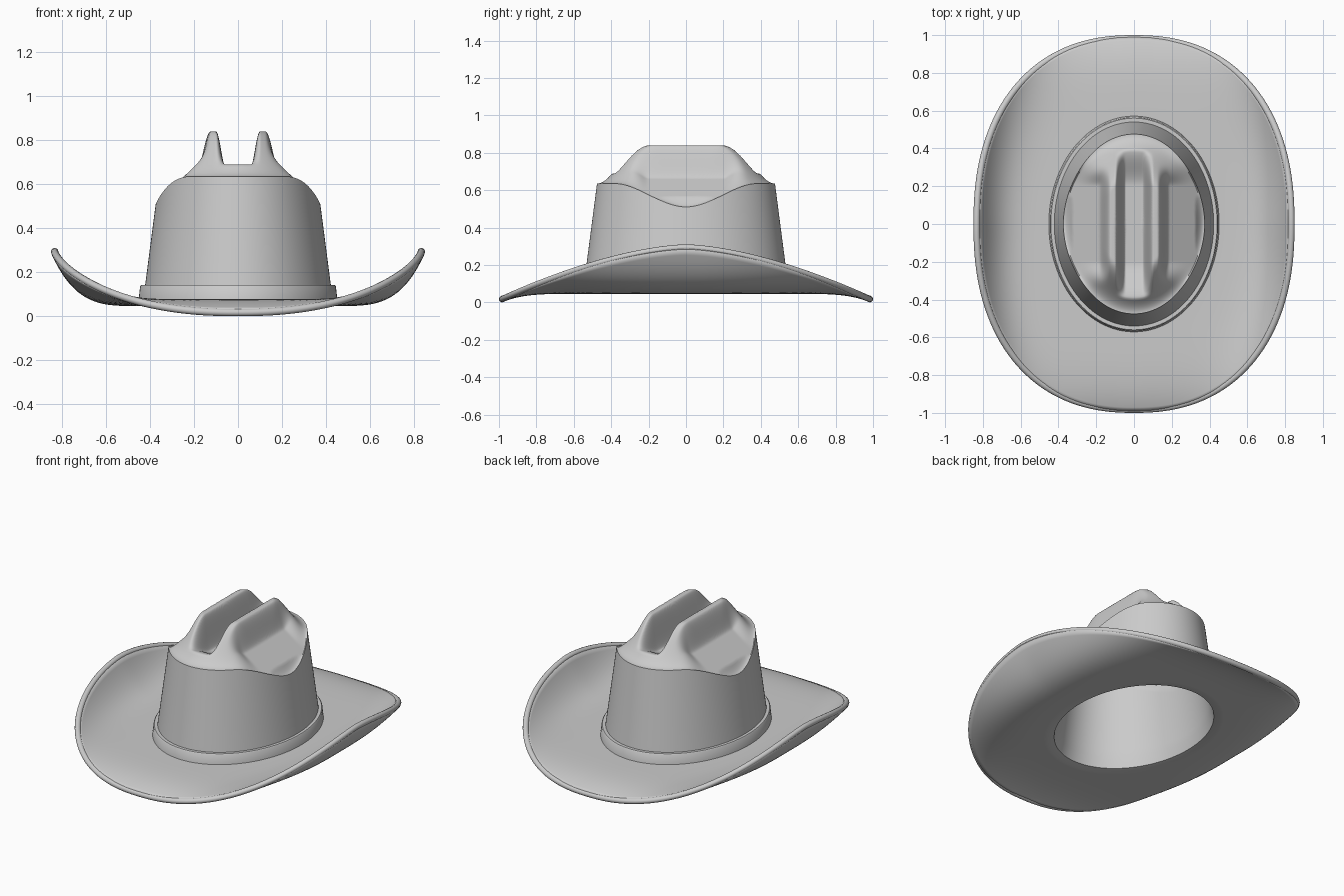
import bpy, math

if "Cube" in bpy.data.objects:
    bpy.data.objects.remove(bpy.data.objects["Cube"])

N = 256            # segments around the hat
BASE_Z = 0.078     # brim top where it meets the crown
ANGLES = [2 * math.pi * i / N for i in range(N)]


def smoothstep(lo, hi, v):
    t = max(0.0, min(1.0, (v - lo) / (hi - lo)))
    return t * t * (3 - 2 * t)


def lerp(a, b, t):
    return a + (b - a) * t


def make_rings(name, rings, closed=False, cap=None, angle=60):
    """Skin a list of equal rings; optionally loop them or close with a centre point."""
    verts = [p for ring in rings for p in ring]
    n = len(rings)
    faces = []
    for r in range(n if closed else n - 1):
        a, b = r * N, ((r + 1) % n) * N
        for i in range(N):
            j = (i + 1) % N
            faces.append((a + i, a + j, b + j, b + i))
    if cap:
        verts.append(cap)
        a = (n - 1) * N
        faces += [(a + i, a + (i + 1) % N, len(verts) - 1) for i in range(N)]
    mesh = bpy.data.meshes.new(name)
    mesh.from_pydata(verts, [], faces)
    obj = bpy.data.objects.new(name, mesh)
    bpy.context.collection.objects.link(obj)
    bpy.ops.object.select_all(action='DESELECT')
    obj.select_set(True)
    bpy.context.view_layer.objects.active = obj
    bpy.ops.object.shade_smooth_by_angle(angle=math.radians(angle))
    return obj


def brim_outline(t, a, b):
    c, s = math.cos(t), math.sin(t)
    e = 2 / 2.3
    return math.copysign(abs(c) ** e, c) * a, math.copysign(abs(s) ** e, s) * b


def edge_height(y):
    return 0.034 + 0.268 * (1 - min(1, abs(y) / 0.985) ** 1.6)


def crown_size(z):
    k = 0.13 * (z - 0.08)
    return 0.43 - k, 0.548 - k


def shoulder(t):
    return 0.51 + 0.125 * smoothstep(0, 0.8, abs(math.sin(t)))


def crown_top(x, y, s, t):
    ax, ay = abs(x), abs(y)
    edge = shoulder(t)
    z = edge + (0.84 - edge) * (1 - smoothstep(0.5, 1.0, s)) - 0.01 * s * s * (1 - s)
    # side dents
    floor = 0.53 + (0.375 - ax) * 0.7
    mask = smoothstep(0.125, 0.185, ax) * (1 - smoothstep(0.2, 0.34, ay))
    z = lerp(z, min(z, floor), mask)
    # centre crease
    floor = 0.62 + 0.07 * smoothstep(0.2, 0.4, ay)
    mask = 1 - smoothstep(0.045, 0.1, ax)
    return lerp(z, min(z, floor), mask)


rings = []
# brim, from edge to crown
for k in range(25):
    u = 1 - k / 24
    ring = []
    for t in ANGLES:
        ox, oy = brim_outline(t, 0.82, 0.989)
        ix, iy = 0.43 * math.cos(t), 0.548 * math.sin(t)
        z = BASE_Z + (edge_height(oy) - BASE_Z) * u ** 4
        ring.append((lerp(ix, ox, u), lerp(iy, oy, u), z))
    rings.append(ring)
# crown wall
for k in range(1, 13):
    ring = []
    for t in ANGLES:
        z = lerp(BASE_Z, shoulder(t), k / 12)
        a, b = crown_size(z)
        ring.append((a * math.cos(t), b * math.sin(t), z))
    rings.append(ring)
# creased crown top
for k in range(1, 54):
    s = 1 - k / 54
    ring = []
    for t in ANGLES:
        a, b = crown_size(shoulder(t))
        x, y = a * s * math.cos(t), b * s * math.sin(t)
        ring.append((x, y, crown_top(x, y, s, t)))
    rings.append(ring)
hat = make_rings("hat_body", rings, cap=(0, 0, crown_top(0, 0, 0, 0)))
felt = hat.modifiers.new("felt_thickness", 'SOLIDIFY')
felt.thickness = 0.032
felt.offset = -1

# rounded bead along the brim edge
R = 0.017
rings = []
for k in range(12):
    p = 2 * math.pi * k / 12
    ring = []
    for t in ANGLES:
        x, y = brim_outline(t, 0.833 + R * math.cos(p), 0.983 + R * math.cos(p))
        y0 = brim_outline(t, 0.82, 0.985)[1]
        ring.append((x, y, edge_height(y0) - 0.017 + 0.008 * math.cos(t) ** 2 + R * math.sin(p)))
    rings.append(ring)
make_rings("brim_bead", rings[::-1], closed=True)

# band around the crown base
section = [(0.422, 0.54, 0.068), (0.452, 0.572, 0.07), (0.445, 0.565, 0.136),
           (0.440, 0.560, 0.142), (0.415, 0.533, 0.142)]
make_rings("hat_band", [[(a * math.cos(t), b * math.sin(t), z) for t in ANGLES]
                        for a, b, z in section], closed=True, angle=35)
